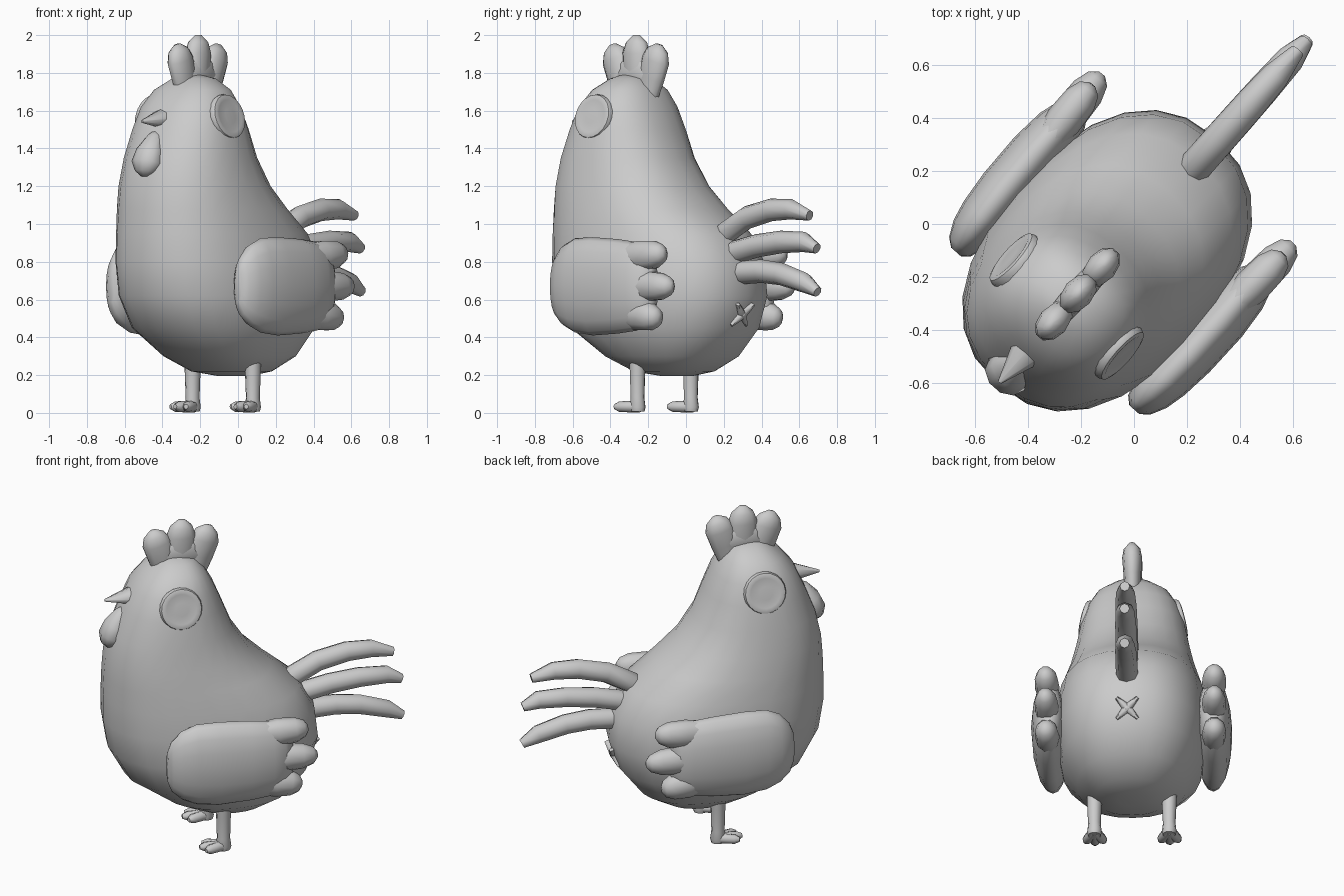
import bpy, bmesh, math
from mathutils import Matrix, Vector

cube = bpy.data.objects.get("Cube")
if cube:
    bpy.data.objects.remove(cube, do_unlink=True)

grey = bpy.data.materials.new("plain_grey")
grey.use_nodes = True
tone = (0.6, 0.6, 0.6, 1)
grey.diffuse_color = tone
grey.node_tree.nodes["Principled BSDF"].inputs["Base Color"].default_value = tone

# The bird is built facing -y, then turned to its final heading
HEADING = Matrix.Rotation(math.radians(-41.5), 4, 'Z') @ Matrix.Translation((0.016, 0, 0))
X, Y, Z = Vector((1, 0, 0)), Vector((0, 1, 0)), Vector((0, 0, 1))


def bulge(value, power):
    """Superellipse term: powers above 2 give a squarer ring."""
    return math.copysign(abs(value) ** (2 / power), value)


def loft(name, rings, sides=10, axis=None, ref=X, angle=60, power=2):
    """Skin elliptical rings (x, y, z, radius along ref, other radius)."""
    bm = bmesh.new()
    pts = [Vector(r[:3]) for r in rings]
    loops = []
    for i, r in enumerate(rings):
        t = axis or pts[min(i + 1, len(pts) - 1)] - pts[max(i - 1, 0)]
        t = t.normalized()
        u = (ref - t * t.dot(ref)).normalized()
        v = t.cross(u)
        loop = []
        for k in range(sides):
            a = math.tau * k / sides
            loop.append(bm.verts.new(pts[i] + u * r[3] * bulge(math.cos(a), power)
                                     + v * r[4] * bulge(math.sin(a), power)))
        loops.append(loop)
    for low, high in zip(loops, loops[1:]):
        for k in range(sides):
            n = (k + 1) % sides
            bm.faces.new((low[k], low[n], high[n], high[k]))
    bm.faces.new(loops[0])
    bm.faces.new(loops[-1])
    bmesh.ops.recalc_face_normals(bm, faces=bm.faces)
    mesh = bpy.data.meshes.new(name)
    bm.to_mesh(mesh)
    bm.free()
    mesh.transform(HEADING)
    mesh.materials.append(grey)
    ob = bpy.data.objects.new(name, mesh)
    bpy.context.collection.objects.link(ob)
    bpy.ops.object.select_all(action='DESELECT')
    ob.select_set(True)
    bpy.context.view_layer.objects.active = ob
    bpy.ops.object.shade_smooth_by_angle(angle=math.radians(angle))
    return ob


# Body and head: height, front, back, half width
body = [(.195, -.13, .03, .08), (.22, -.28, .14, .2), (.3, -.45, .28, .31),
        (.45, -.67, .4, .4), (.62, -.765, .45, .435), (.8, -.795, .43, .432),
        (.95, -.795, .34, .412), (1.08, -.79, .18, .385), (1.2, -.78, .05, .36),
        (1.35, -.745, -.05, .33), (1.5, -.685, -.11, .302), (1.62, -.63, -.16, .268),
        (1.71, -.555, -.21, .213), (1.77, -.47, -.27, .12), (1.79, -.42, -.34, .04)]
loft("body", [(0, (f + b) / 2, z, w, (b - f) / 2) for z, f, b, w in body], 24, axis=Z, power=2.3)

# Comb of three lobes rising from one base
loft("comb_base", [(0, -.47, 1.79, .02, .06), (0, -.44, 1.79, .045, .09),
                   (0, -.335, 1.8, .052, .11), (0, -.23, 1.79, .045, .09),
                   (0, -.2, 1.79, .02, .06)], 10)
for name, foot, tip, top in (("front", -.42, -.505, 1.95), ("middle", -.34, -.335, 2.0),
                             ("back", -.26, -.175, 1.95)):
    steps = ((0, .045, .07), (.35, .05, .082), (.7, .057, .087), (.88, .047, .065), (1, .015, .022))
    loft("comb_" + name, [(0, foot + (tip - foot) * s, 1.68 + (top - 1.68) * s, w, d)
                          for s, w, d in steps])

# Beak and wattle
loft("beak", [(0, -.56, 1.56, .08, .06), (0, -.62, 1.558, .07, .053),
              (0, -.785, 1.543, .008, .008)], 8)
loft("wattle", [(0, -.65, 1.49, .02, .02), (0, -.675, 1.45, .05, .05),
                (0, -.72, 1.38, .08, .07), (0, -.745, 1.32, .09, .075),
                (0, -.755, 1.275, .06, .055), (0, -.76, 1.25, .02, .02)])

# Tail feathers
plumes = {"upper": ((.26, .89), (.32, .96), (.46, 1.035), (.63, 1.075), (.77, 1.078), (.9, 1.045)),
          "middle": ((.28, .81), (.37, .85), (.53, .885), (.7, .905), (.86, .905), (.95, .87)),
          "lower": ((.3, .735), (.4, .742), (.56, .75), (.7, .735), (.86, .69), (.955, .64))}
for name, path in plumes.items():
    radii = (.055, .063, .062, .06, .054, .028)
    loft("tail_feather_" + name, [(.013, y, z, r, r) for (y, z), r in zip(path, radii)], 8)

# Small crossed mark below the tail
for name, s in (("rising", 1), ("falling", -1)):
    loft("rear_mark_" + name,
         [(.012 + .06 * t * s, .42 + .025 * t, .52 + .055 * t, .01 + .016 * (1 - abs(t)),
           .014 + .01 * (1 - abs(t))) for t in (-1, -.5, 0, .5, 1)], 6)

for side, s in (("left", 1), ("right", -1)):
    # Wing pad and its three feather tips
    pad = [(-.525, .67, .09, .025), (-.5, .67, .155, .055), (-.44, .675, .215, .08),
           (-.36, .675, .25, .093), (-.23, .67, .26, .1), (-.05, .67, .25, .1),
           (.08, .67, .235, .09), (.15, .67, .205, .072), (.2, .67, .13, .035)]
    loft(side + "_wing", [(s * (.472 - .1 * (y + .05) ** 2), y, z, t, h)
                          for y, z, h, t in pad], 16, axis=Y)
    for name, z0, z1, tip in (("upper", .82, .845, .29), ("middle", .67, .67, .345),
                              ("lower", .53, .5, .255)):
        steps = ((0, .05, .075), (.4, .07, .085), (.75, .065, .074), (.93, .045, .05),
                 (1, .015, .02))
        loft(side + "_wing_feather_" + name,
             [(s * (.468 + .015 * f), tip * f, z0 + (z1 - z0) * f, t, h) for f, t, h in steps], 10)

    # Eye disc with a raised rim
    out = Vector((s * math.cos(.25), 0, math.sin(.25)))
    centre = Vector((s * .267, -.402, 1.567))
    rim = ((-.05, .12), (0, .124), (.016, .117), (.021, .1), (.018, .088), (.021, .04))
    loft(side + "_eye", [(*(centre + out * d), r, r) for d, r in rim], 20,
         axis=out, ref=Y, angle=40)

    # Leg, heel and toes
    lx = s * .213
    loft(side + "_leg", [(lx, -.14, .34, .045, .045), (lx, -.14, .22, .042, .042),
                         (lx, -.14, .08, .036, .038), (lx, -.14, .03, .042, .045),
                         (lx, -.14, .008, .036, .04)], 10, axis=Z)
    for name, spread in (("inner", -.055 * s), ("middle", 0), ("outer", .055 * s)):
        reach = .15 if spread == 0 else .125
        steps = ((0, .032), (.4, .03), (.8, .028), (1, .013))
        loft(side + "_toe_" + name,
             [(lx + spread * f, -.13 - reach * f, .033, r, r) for f, r in steps], 8)
